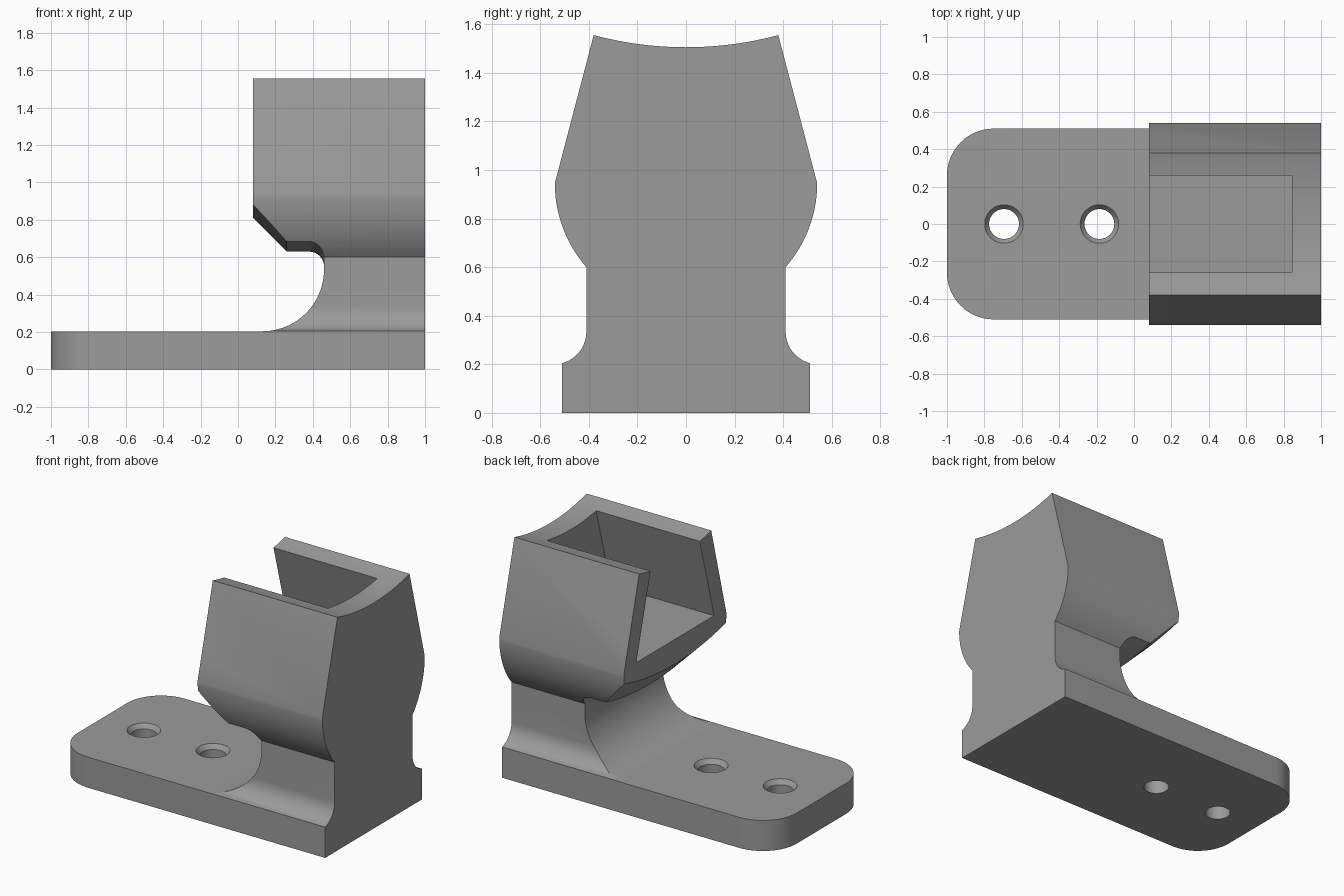
import bpy, bmesh, math

if "Cube" in bpy.data.objects:
    bpy.data.objects.remove(bpy.data.objects["Cube"])

grey = bpy.data.materials.new("plain grey")
grey.diffuse_color = (0.33, 0.33, 0.33, 1)
grey.use_nodes = True
grey.node_tree.nodes["Principled BSDF"].inputs["Base Color"].default_value = grey.diffuse_color


def arc(cx, cy, r, a0, a1, n):
    """Points on a circular arc, angles in degrees."""
    angles = [math.radians(a0 + (a1 - a0) * i / n) for i in range(n + 1)]
    return [(cx + r * math.cos(a), cy + r * math.sin(a)) for a in angles]


def loft(name, rings):
    """Closed solid through a list of equal-length rings of 3D points."""
    bm = bmesh.new()
    loops = [[bm.verts.new(p) for p in ring] for ring in rings]
    for a, b in zip(loops, loops[1:]):
        for i in range(len(a)):
            j = (i + 1) % len(a)
            bm.faces.new((a[i], a[j], b[j], b[i]))
    bm.faces.new(loops[0])
    bm.faces.new(loops[-1])
    bmesh.ops.recalc_face_normals(bm, faces=bm.faces)
    mesh = bpy.data.meshes.new(name)
    bm.to_mesh(mesh)
    bm.free()
    ob = bpy.data.objects.new(name, mesh)
    bpy.context.collection.objects.link(ob)
    mesh.materials.append(grey)
    return ob


def combine(target, tool, operation):
    """Apply a boolean and discard the tool."""
    mod = target.modifiers.new(tool.name, 'BOOLEAN')
    mod.object, mod.operation, mod.solver = tool, operation, 'EXACT'
    bpy.context.view_layer.objects.active = target
    bpy.ops.object.modifier_apply(modifier=mod.name)
    bpy.data.objects.remove(tool, do_unlink=True)


# Body: end profile (y, z) extruded along the full length
half = [(0.51, 0), (0.51, 0.205)]
half += arc(0.545, 0.335, 0.135, 254, 180, 10)          # foot fillet
half += arc(0.017, 0.945, 0.523, -41.3, 0, 14)          # bulging cheek
saddle = arc(0, 2.975, 1.47, -75.02, -104.98, 24)       # concave top
profile = half + saddle + [(-y, z) for y, z in reversed(half)]
bracket = loft("mounting_bracket", [[(x, y, z) for y, z in profile] for x in (-1, 1)])

# Rounded plan outline of the foot plate
plan = [(1.5, -1), (1.5, 1), (-0.75, 1), (-0.75, 0.51)]
plan += arc(-0.75, 0.26, 0.25, 90, 180, 16)
plan += arc(-0.75, -0.26, 0.25, 180, 270, 16) + [(-0.75, -1)]
combine(bracket, loft("plan_outline", [[(x, y, z) for x, y in plan] for z in (-0.5, 2)]),
        'INTERSECT')

# Space above the plate and under the overhang; its roof bows up towards the sides
side = [(-2, 0.204)] + arc(0.13, 0.534, 0.33, -90, 0, 24)
roof_start = len(side)
side += arc(0.38, 0.55, 0.08, 0, 90, 8) + [(0.26, 0.63), (0.08, 0.81)]
roof_end = len(side)
side += [(0.08, 3), (-2, 3)]
rings = []
for k in range(29):
    y = -0.7 + k * 0.05
    lift = 0.07 * (y / 0.535) ** 2
    rings.append([(x, y, z + (lift if roof_start <= i < roof_end else 0))
                  for i, (x, z) in enumerate(side)])
combine(bracket, loft("neck_space", rings), 'DIFFERENCE')

# Socket open at the top and at the plate end
socket = [(0.41, 0.975), (0.241, 1.6), (-0.241, 1.6), (-0.41, 0.975)]
combine(bracket, loft("socket", [[(x, y, z) for y, z in socket] for x in (-0.4, 0.845)]),
        'DIFFERENCE')

# Countersunk screw holes
for x in (-0.695, -0.185):
    levels = [(0.08, -0.2), (0.08, 0.174), (0.103, 0.204), (0.103, 0.4)]
    rings = [[(x + px, py, z) for px, py in arc(0, 0, r, 0, 348.75, 31)] for r, z in levels]
    combine(bracket, loft("screw_hole", rings), 'DIFFERENCE')

bpy.ops.object.select_all(action='DESELECT')
bracket.select_set(True)
bpy.context.view_layer.objects.active = bracket
bpy.ops.object.shade_smooth_by_angle(angle=math.radians(30))
